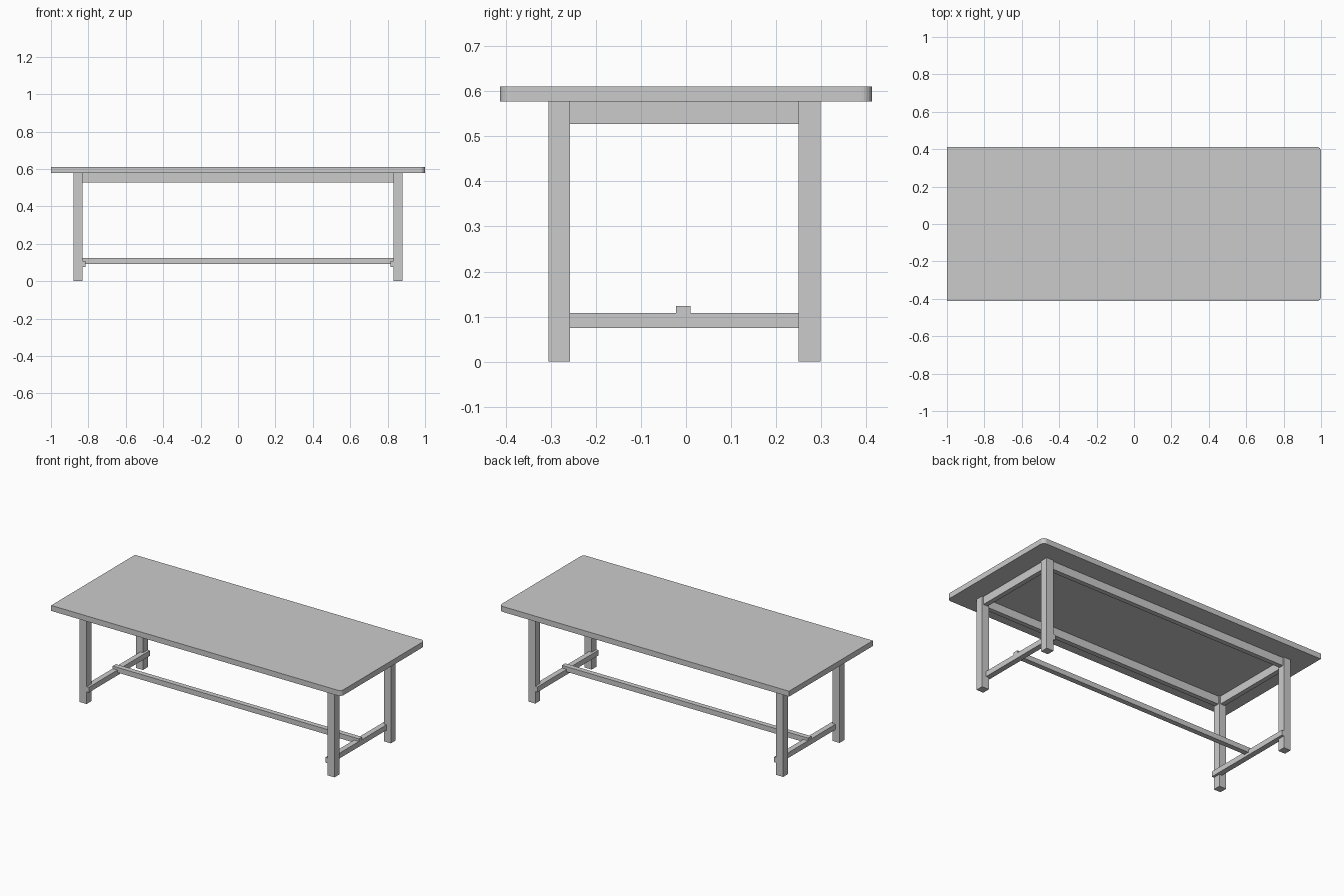
import bpy, bmesh, math

if "Cube" in bpy.data.objects:
    bpy.data.objects.remove(bpy.data.objects["Cube"])


def box(name, x, y, z):
    """Box from (min, max) ranges on each axis."""
    bm = bmesh.new()
    bmesh.ops.create_cube(bm, size=1)
    for v in bm.verts:
        v.co = [r[0] if c < 0 else r[1] for c, r in zip(v.co, (x, y, z))]
    return finish(name, bm)


def finish(name, bm):
    bmesh.ops.recalc_face_normals(bm, faces=bm.faces)
    mesh = bpy.data.meshes.new(name)
    bm.to_mesh(mesh)
    bm.free()
    ob = bpy.data.objects.new(name, mesh)
    bpy.context.collection.objects.link(ob)
    return ob


# Tabletop: square corners on the left end, rounded ones on the right
W, D, R, SEG = 1.0, 0.413, 0.025, 6
outline = [(-W, D), (-W, -D)]
for side, start in ((-1, -90), (1, 0)):
    for i in range(SEG + 1):
        a = math.radians(start + 90 * i / SEG)
        outline.append((W - R + R * math.cos(a), side * (D - R) + R * math.sin(a)))
bm = bmesh.new()
face = bm.faces.new([bm.verts.new((x, y, 0.577)) for x, y in outline])
ext = bmesh.ops.extrude_face_region(bm, geom=[face], use_keep_orig=True)
bmesh.ops.translate(bm, vec=(0, 0, 0.034),
                    verts=[g for g in ext["geom"] if isinstance(g, bmesh.types.BMVert)])
finish("tabletop", bm)

leg_x = {"left": (-0.879, -0.831), "right": (0.831, 0.879)}
leg_y = {"front": (-0.305, -0.257), "back": (0.250, 0.298)}
T = 0.015  # half thickness of the aprons

# Legs
for sx, xr in leg_x.items():
    for sy, yr in leg_y.items():
        box(f"{sy}_{sx}_leg", xr, yr, (0, 0.577))

# Long aprons under the top
for sy, yr in leg_y.items():
    c = sum(yr) / 2
    box(f"{sy}_apron", (-0.831, 0.831), (c - T, c + T), (0.527, 0.577))

# End aprons and low end stretchers, which run past the inside of the legs
for sx, xr in leg_x.items():
    c = sum(xr) / 2
    s = 1 if c > 0 else -1
    box(f"{sx}_apron", (c - T, c + T), (-0.257, 0.250), (0.527, 0.577))
    box(f"{sx}_stretcher", sorted((s * 0.816, s * 0.850)), (-0.304, 0.297), (0.075, 0.108))

# Long stretcher lapped over the end stretchers
box("long_stretcher", (-0.849, 0.849), (-0.022, 0.010), (0.092, 0.124))
